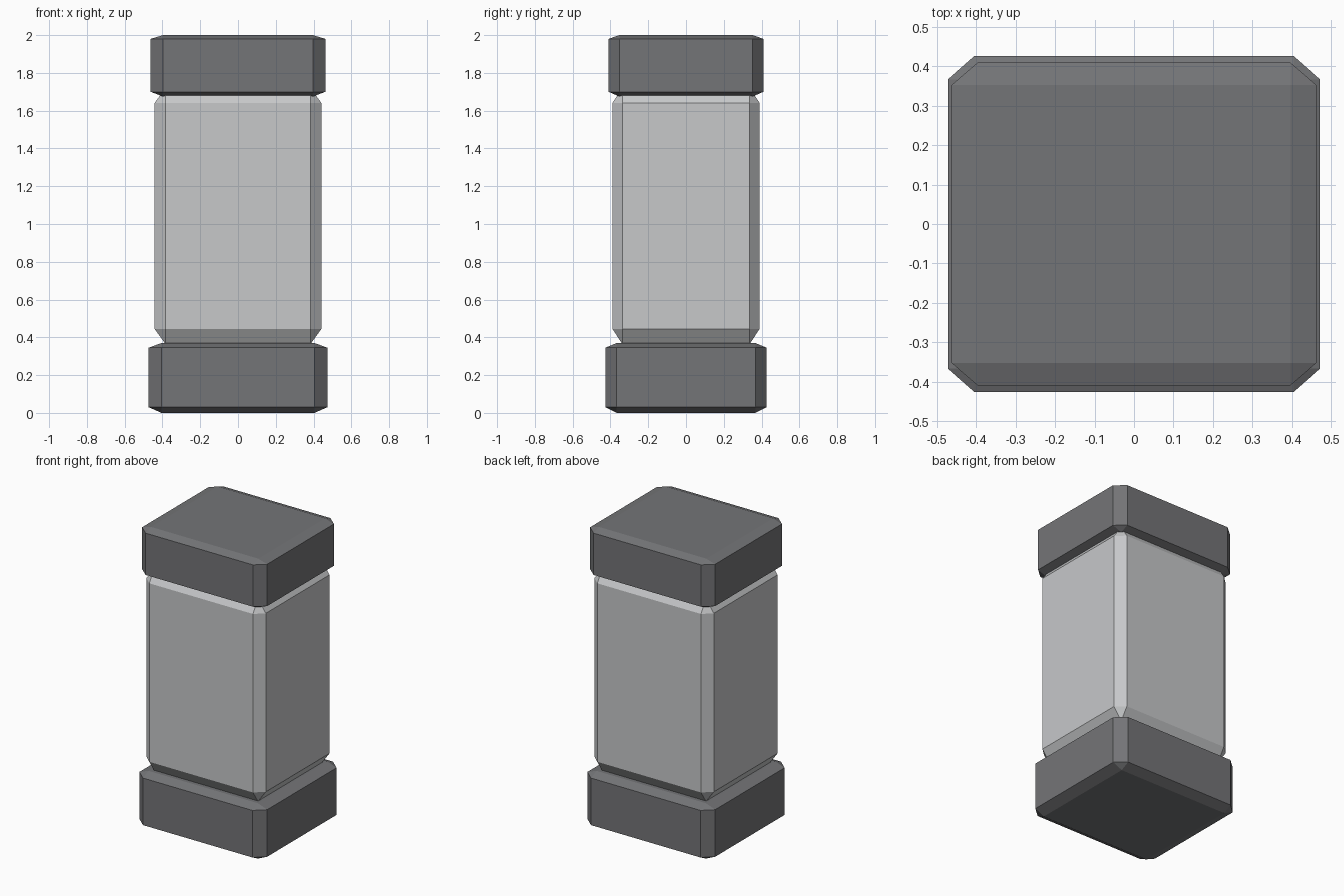
import bpy
import bmesh

default = bpy.data.objects.get("Cube")
if default:
    bpy.data.objects.remove(default, do_unlink=True)


def material(name, rgb):
    mat = bpy.data.materials.new(name)
    mat.use_nodes = True
    colour = (*rgb, 1.0)
    mat.diffuse_color = colour
    mat.node_tree.nodes["Principled BSDF"].inputs["Base Color"].default_value = colour
    return mat


def chamfered_block(name, half, inset, z_levels, mat):
    """Box with every edge cut flat; each corner becomes a triangle."""
    hx, hy = half
    ix, iy = hx - inset[0], hy - inset[1]
    z_bottom, z_low, z_high, z_top = z_levels
    bm = bmesh.new()
    for sx in (-1, 1):
        for sy in (-1, 1):
            for z_side, z_end in ((z_low, z_bottom), (z_high, z_top)):
                bm.verts.new((sx * hx, sy * iy, z_side))
                bm.verts.new((sx * ix, sy * hy, z_side))
                bm.verts.new((sx * ix, sy * iy, z_end))
    # The block is convex, so its hull gives the flat facets
    bmesh.ops.convex_hull(bm, input=bm.verts[:])
    bmesh.ops.dissolve_limit(bm, angle_limit=0.01, verts=bm.verts[:], edges=bm.edges[:])
    bmesh.ops.recalc_face_normals(bm, faces=bm.faces[:])
    mesh = bpy.data.meshes.new(name)
    bm.to_mesh(mesh)
    bm.free()
    mesh.materials.append(mat)
    obj = bpy.data.objects.new(name, mesh)
    bpy.context.collection.objects.link(obj)
    return obj


dark = material("dark grey", (0.175, 0.177, 0.185))
light = material("light grey", (0.57, 0.58, 0.59))

# Base, column and cap
chamfered_block("base", (0.473, 0.427), (0.068, 0.060), (0, 0.03, 0.345, 0.37), dark)
chamfered_block("column", (0.442, 0.39), (0.058, 0.053), (0.365, 0.445, 1.64, 1.72), light)
chamfered_block("cap", (0.463, 0.41), (0.066, 0.057), (1.675, 1.70, 1.98, 2.0), dark)
